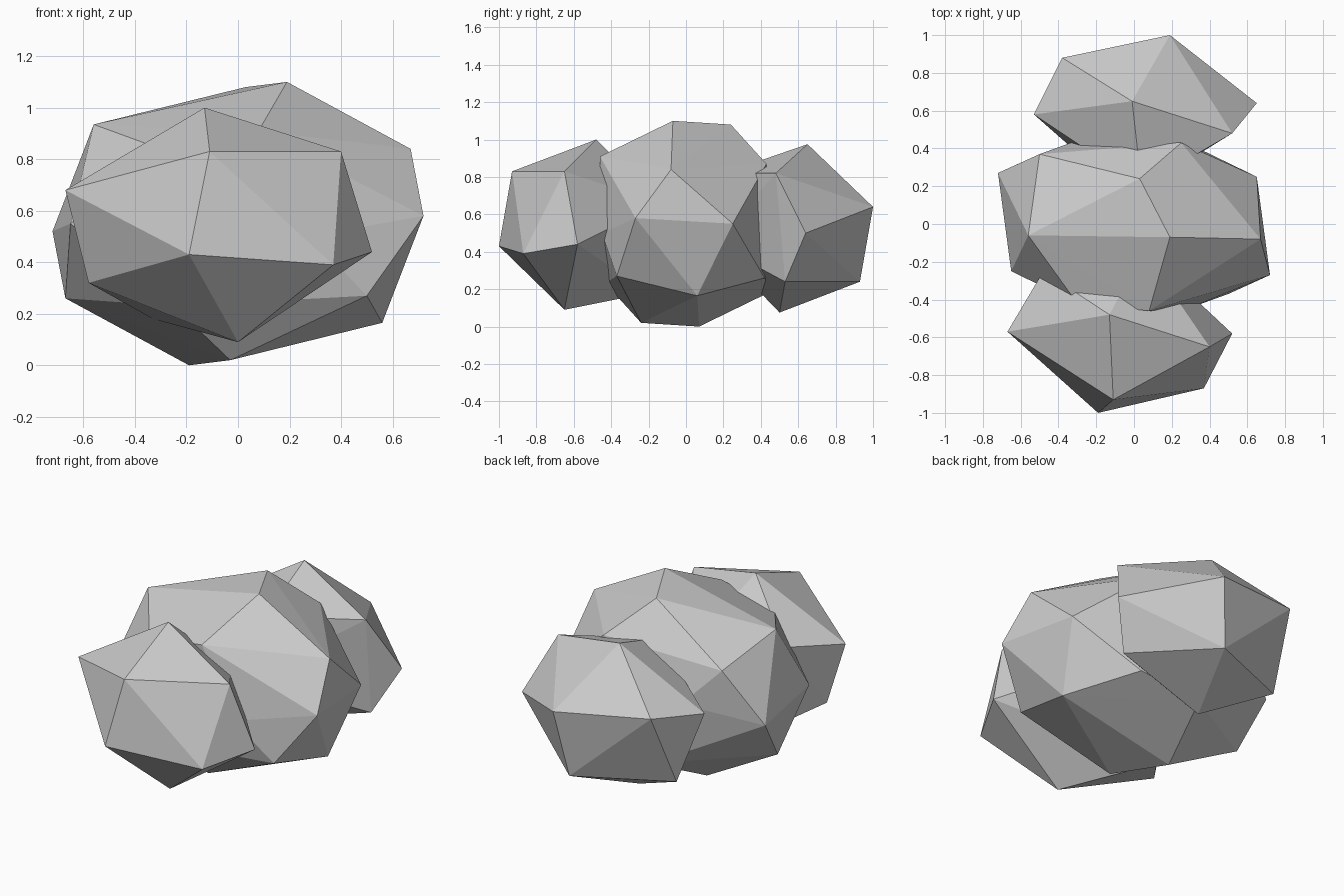
import bpy, bmesh
from mathutils import Vector


def faceted_rock(name, corners):
    """Flat-faced rock: the convex hull of a few corner points."""
    bm = bmesh.new()
    for c in corners:
        bm.verts.new(c)
    bmesh.ops.convex_hull(bm, input=bm.verts[:])
    loose = [v for v in bm.verts if not v.link_faces]
    bmesh.ops.delete(bm, geom=loose, context='VERTS')
    bmesh.ops.recalc_face_normals(bm, faces=bm.faces[:])
    mesh = bpy.data.meshes.new(name)
    bm.to_mesh(mesh)
    bm.free()
    ob = bpy.data.objects.new(name, mesh)
    bpy.context.collection.objects.link(ob)
    return ob


# large middle rock: point-symmetric about its centre, so only half is listed
centre = Vector((0, 0, 0.55))
half = [(0.19, -0.07, 0.55), (0.03, 0.24, 0.53), (-0.56, -0.06, 0.385),
        (0.67, -0.08, 0.29), (0.72, -0.27, 0.03), (0.65, 0.25, 0.0),
        (0.50, -0.37, -0.28), (0.08, -0.46, 0.36), (0.25, 0.43, 0.32),
        (-0.28, 0.45, 0.05), (-0.30, -0.42, 0.29)]
faceted_rock("middle_rock",
             [centre + s * Vector(p) for p in half for s in (1, -1)])

# front rock: twelve-cornered, slightly irregular
faceted_rock("front_rock", [
    (-0.13, -0.48, 1.00), (-0.11, -0.93, 0.83), (0.40, -0.65, 0.83),
    (0.37, -0.87, 0.39), (-0.19, -1.00, 0.43), (0.00, -0.65, 0.09),
    (-0.58, -0.52, 0.32), (-0.67, -0.57, 0.68), (0.52, -0.58, 0.44),
    (-0.33, -0.20, 0.18), (-0.48, -0.25, 0.73), (0.05, -0.14, 0.66)])

# back rock: twelve-cornered, slightly irregular
faceted_rock("back_rock", [
    (-0.01, 0.65, 0.975), (0.19, 1.00, 0.64), (0.65, 0.64, 0.50),
    (0.52, 0.48, 0.82), (-0.38, 0.88, 0.70), (0.13, 0.93, 0.24),
    (-0.42, 0.69, 0.26), (0.52, 0.53, 0.24), (-0.04, 0.50, 0.075),
    (-0.53, 0.58, 0.66), (0.04, 0.20, 0.82), (-0.03, 0.14, 0.45)])
